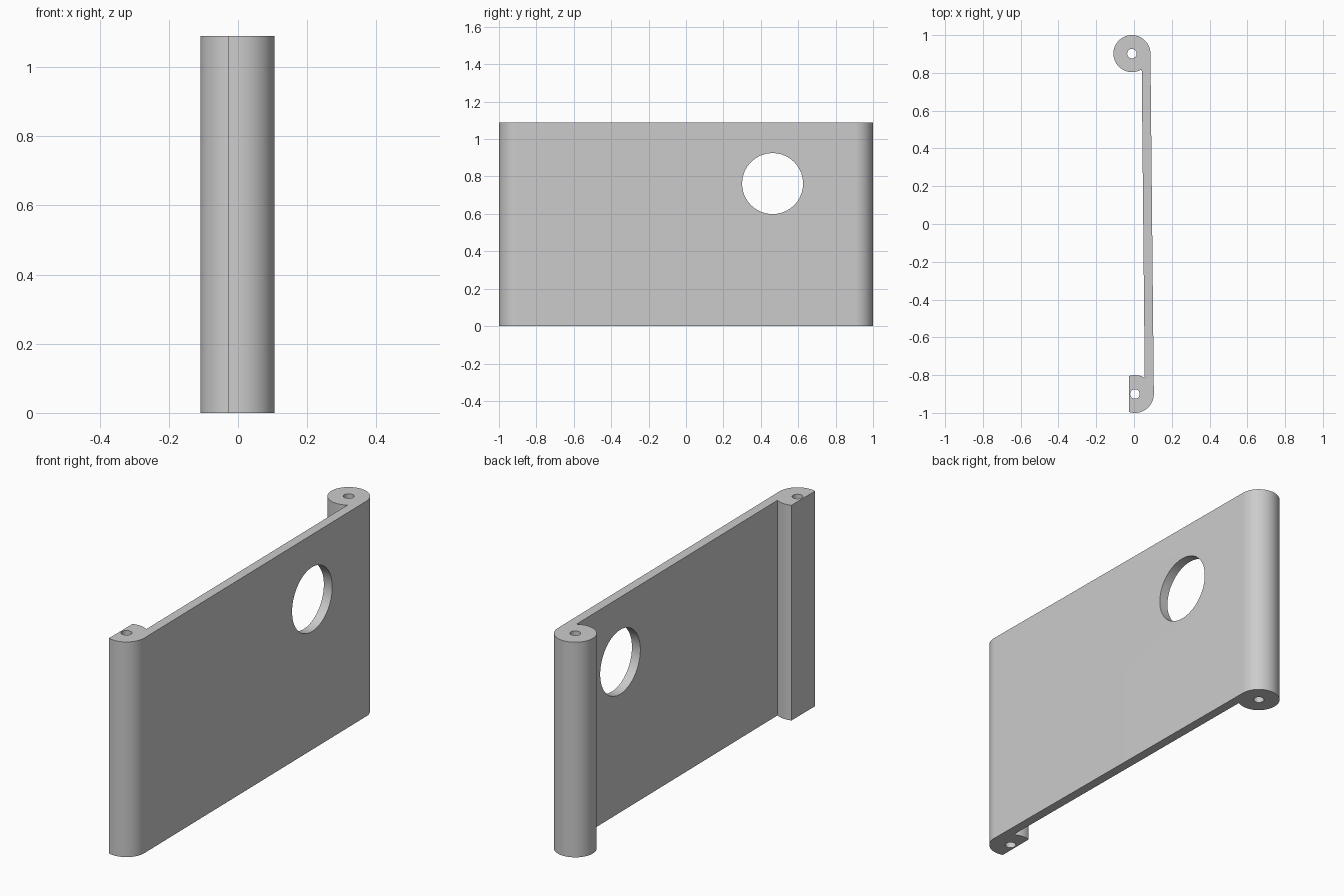
import bpy, bmesh
from math import radians, cos, sin, pi
from mathutils import Matrix

cube = bpy.data.objects.get("Cube")
if cube:
    bpy.data.objects.remove(cube, do_unlink=True)

HEIGHT = 1.09
FRONT = (0.005, -0.9, 0.1)       # x, y, radius of the cut-off front barrel
BACK = (-0.011, 0.902, 0.098)    # x, y, radius of the full back barrel
PIN_RADIUS = 0.025

grey = bpy.data.materials.new("plain grey")
grey.use_nodes = True
grey.diffuse_color = (0.6, 0.6, 0.6, 1)
grey.node_tree.nodes["Principled BSDF"].inputs["Base Color"].default_value = (0.6, 0.6, 0.6, 1)


def arc(barrel, start, end, steps):
    x, y, r = barrel
    angles = [radians(start + (end - start) * i / steps) for i in range(steps + 1)]
    return [(x + r * cos(a), y + r * sin(a)) for a in angles]


def new_object(name, bm):
    mesh = bpy.data.meshes.new(name)
    bmesh.ops.recalc_face_normals(bm, faces=bm.faces)
    bm.to_mesh(mesh)
    bm.free()
    obj = bpy.data.objects.new(name, mesh)
    bpy.context.collection.objects.link(obj)
    obj.data.materials.append(grey)
    return obj


def cutter(name, radius, length, matrix, segments):
    bm = bmesh.new()
    bmesh.ops.create_cone(bm, cap_ends=True, segments=segments, radius1=radius,
                          radius2=radius, depth=length, matrix=matrix)
    obj = new_object(name, bm)
    obj.hide_render = True
    obj.hide_set(True)
    return obj


# Plate with a barrel along each end, extruded from one outline
outline = arc(FRONT, 251.3, 360.5, 28) + arc(BACK, 0.5, 302, 72) + arc(FRONT, 58.7, 108.7, 14)
bm = bmesh.new()
base = bm.faces.new([bm.verts.new((x, y, 0)) for x, y in outline])
top = bmesh.ops.extrude_face_region(bm, geom=[base])["geom"]
bmesh.ops.translate(bm, vec=(0, 0, HEIGHT), verts=[v for v in top if isinstance(v, bmesh.types.BMVert)])
panel = new_object("hinged_panel", bm)

# Pin holes along the barrels and the round window through the plate
cutters = [cutter(name, PIN_RADIUS, 2 * HEIGHT, Matrix.Translation((x, y, HEIGHT / 2)), 32)
           for name, (x, y, r) in (("front_pin_cutter", FRONT), ("back_pin_cutter", BACK))]
window = Matrix.Translation((0.07, 0.463, 0.762)) @ Matrix.Rotation(pi / 2, 4, 'Y')
cutters.append(cutter("window_cutter", 0.163, 0.4, window, 72))

bpy.context.view_layer.objects.active = panel
panel.select_set(True)
for tool in cutters:
    mod = panel.modifiers.new(tool.name, 'BOOLEAN')
    mod.operation = 'DIFFERENCE'
    mod.solver = 'EXACT'
    mod.object = tool
    bpy.ops.object.modifier_apply(modifier=mod.name)
for tool in cutters:
    bpy.data.objects.remove(tool, do_unlink=True)

bpy.ops.object.shade_smooth_by_angle(angle=radians(30))
